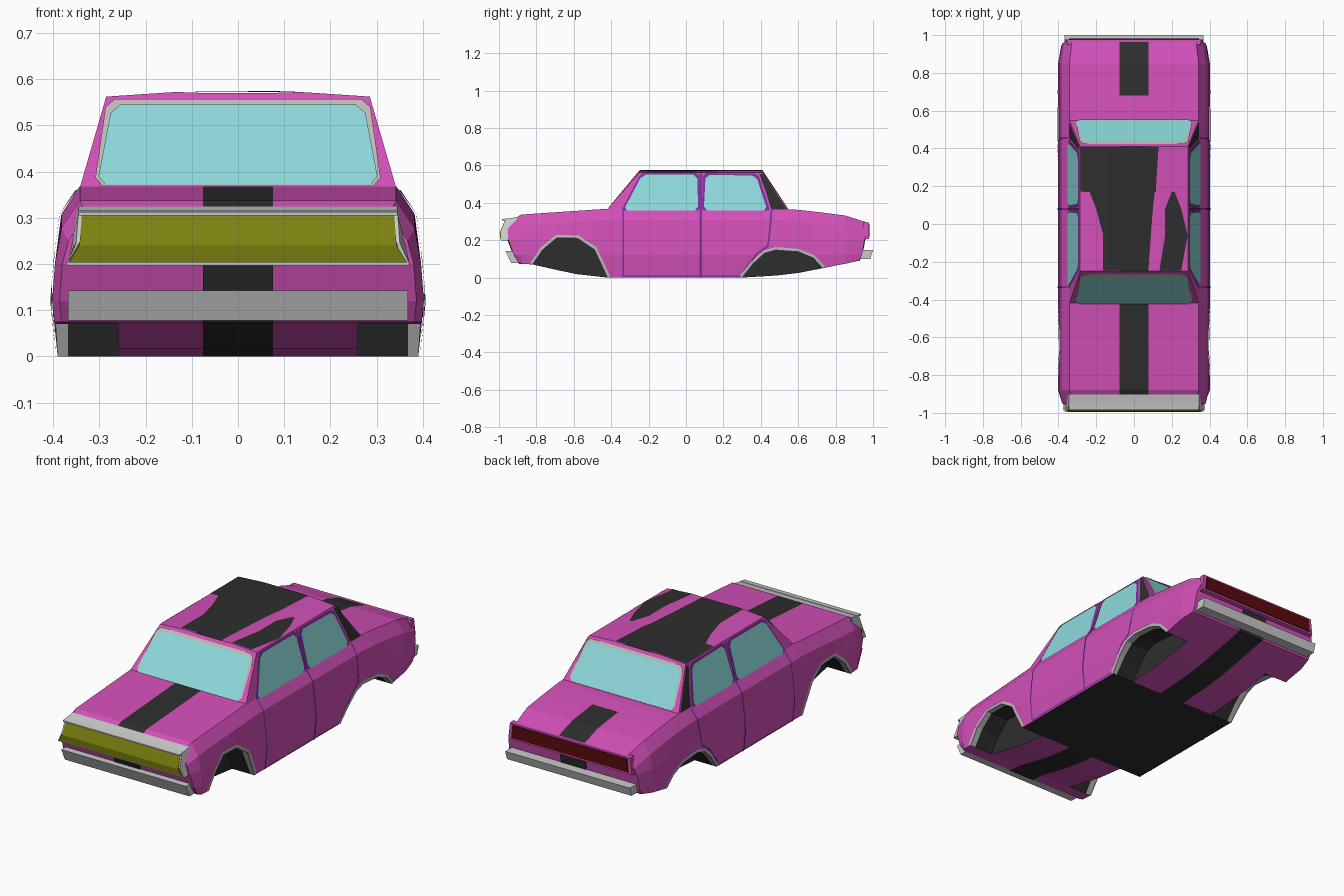
import bpy, bmesh

if "Cube" in bpy.data.objects:
    bpy.data.objects.remove(bpy.data.objects["Cube"])

def mat(name, r, g, b):
    m = bpy.data.materials.new(name)
    m.diffuse_color = (r, g, b, 1)
    m.use_nodes = True
    m.node_tree.nodes["Principled BSDF"].inputs["Base Color"].default_value = m.diffuse_color
    return m

PAINT = mat("magenta_paint", .65, .08, .48)
DARK = mat("dark_stripe", .027, .027, .027)
GLASS = mat("glass", .27, .70, .71)
OLIVE = mat("olive_lamps", .20, .22, .005)
RED = mat("tail_red", .10, .003, .004)
SEAM = mat("purple_seam", .20, .03, .33)
TRIM = mat("pale_trim", .50, .50, .48)
MATS = [PAINT, DARK, GLASS, OLIVE, RED, SEAM, TRIM]

def make(name, verts, faces, mats, ids=None, solid=True):
    me = bpy.data.meshes.new(name)
    me.from_pydata(verts, [], faces)
    for m in mats:
        me.materials.append(m)
    if ids:
        me.polygons.foreach_set("material_index", ids)
    bm = bmesh.new()
    bm.from_mesh(me)
    bmesh.ops.remove_doubles(bm, verts=bm.verts, dist=1e-5)
    if solid:
        bmesh.ops.recalc_face_normals(bm, faces=bm.faces)
    bm.to_mesh(me)
    bm.free()
    ob = bpy.data.objects.new(name, me)
    bpy.context.collection.objects.link(ob)
    return ob

def interp(t, table):
    for (a, p), (b, q) in zip(table, table[1:]):
        if t <= b:
            return p + (q - p) * max(0, (t - a) / (b - a))
    return table[-1][1]

def loft(name, halves, pick, caps=()):
    """Skin mirrored half sections; pick(j, y) gives a material index per strip."""
    n = len(halves[0])
    verts, faces, ids = [], [], []
    for h in halves:
        verts += h + [(-x, y, z) for x, y, z in reversed(h)]
    for s in range(len(halves) - 1):
        a, b = s * 2 * n, (s + 1) * 2 * n
        ym = (halves[s][0][1] + halves[s + 1][0][1]) / 2
        for j in range(2 * n):
            k = (j + 1) % (2 * n)
            faces.append((a + j, a + k, b + k, b + j))
            ids.append(pick(j if j < n else 2 * n - 2 - j, ym))
    for s in (0, len(halves) - 1):
        o = s * 2 * n
        for i in caps:
            faces.append((o + i, o + i + 1, o + 2 * n - 2 - i, o + 2 * n - 1 - i))
            ids.append(0)
    return make(name, verts, faces, MATS, ids)

# Body side lines
ARCH_F = [(-.82, .07), (-.765, .15), (-.69, .213), (-.58, .21), (-.49, .15), (-.42, 0)]
ARCH_R = [(.30, 0), (.36, .075), (.42, .13), (.48, .147), (.60, .138), (.68, .105), (.73, .05)]
TRAY = [(-.89, .075), (-.82, .07), (-.6, .02), (-.42, 0), (.30, 0), (.55, .015), (.73, .05), (.93, .09)]
TOP = [(-.93, .31), (-.88, .337), (-.42, .368), (.55, .368), (.84, .335), (.97, .295)]

def body_x(z, top):
    return interp(z, [(0, .39), (.12, .402), (.2, .396), (top - .06, .382), (top, .342)])

def section(ys, zb, tray, top, w=1):
    zs = [zb, max(.12, zb), max(.2, zb), top - .06, top]
    pts = [(.076, ys[0], tray), (.26, ys[0], tray), (.26, ys[0], zb), (.368 * w, ys[0], zb)]
    pts += [(body_x(z, top) * w, y, z) for y, z in zip(ys, zs)]
    return pts + [(.076, ys[4], top)]

stations = [section([-.89, -.92, -.95, -.955, -.93], .075, .075, .31, .96)]
plain = [(-.88, .074), (-.335, 0), (.08, 0), (.85, .074)]
for y, zb in sorted(plain + ARCH_F + ARCH_R):
    stations.append(section([y] * 5, zb, min(zb, interp(y, TRAY)), interp(y, TOP)))
stations.append(section([.925, .94, .955, .965, .967], .09, .09, .295, .96))

def body_pick(j, y):
    arch = -.82 < y < -.42 or .30 < y < .73
    if -.42 < y < .30:
        return 1 if j <= 3 or j == -1 else 0
    if j == -1:
        return 1
    if j in (1, 2) and arch:
        return 1
    if j == 3 and arch:
        return 6
    if j == 9:
        return 1 if y < 0 or y > .68 else 0
    return 0

loft("body_shell", stations, body_pick, caps=range(4, 8))

# Cabin: sloped screens are lofts down to flat end sections
ZB, ZR, XB, XR = .355, .562, .345, .285
def flat(y):
    return [(XB, y, ZB), (XB, y, ZB), (.135, y, ZB), (.076, y, ZB)]
def full(y):
    return [(XB, y, ZB), (XR, y, ZR), (.135, y, .572), (.076, y, .57)]
loft("cabin", [flat(-.43), full(-.25), full(.41), flat(.555)],
     lambda j, y: 1 if j == 3 and -.25 < y < .41 else 0)

def cabin_x(z):
    return XB + (XR - XB) * (z - ZB) / (ZR - ZB)
def side_x(y, z):
    return cabin_x(z) if z > .36 else body_x(z, interp(y, TOP))

def rounded(pts, r):
    """Clip each corner of a polygon."""
    out = []
    for i, p in enumerate(pts):
        for q in (pts[i - 1], pts[(i + 1) % len(pts)]):
            d = ((q[0] - p[0]) ** 2 + (q[1] - p[1]) ** 2) ** .5
            out.append((p[0] + (q[0] - p[0]) * r / d, p[1] + (q[1] - p[1]) * r / d))
    return out

def side_panel(name, pts, m, off):
    for s, label in ((1, "right"), (-1, "left")):
        v = [(s * (cabin_x(z) + off), y, z) for y, z in pts]
        make(f"{name}_{label}", v, [tuple(range(len(v)))[::s]], [m], solid=False)

def screen(name, pts, base, tip, m, off, sgn):
    v = [(x, base + (tip - base) * (z - ZB) / (ZR + .008 - ZB) + sgn * off, z) for x, z in pts]
    make(name, v, [tuple(range(len(v)))[::-sgn]], [m], solid=False)

# Front and rear screens with pale surrounds
for name, base, tip, sgn in (("windshield", -.43, -.25, -1), ("rear_window", .555, .41, 1)):
    for part, g, m, off in (("surround", .012, TRIM, .005), ("glass", 0, GLASS, .009)):
        quad = [(-.305 - g / 2, .372 - g / 4), (.305 + g / 2, .372 - g / 4), (.272 + g, .545 + g), (-.272 - g, .545 + g)]
        screen(f"{name}_{part}", rounded(quad, .018), base, tip, m, off, sgn)

# Side windows with purple frames, dark rear pillars
windows = {"front_door": ([(-.335, .358), (.065, .358), (.06, .55), (-.235, .55)],
                          [(-.35, .352), (.075, .352), (.07, .559), (-.24, .559)]),
           "rear_door": ([(.095, .358), (.435, .358), (.375, .545), (.105, .55)],
                         [(.085, .352), (.452, .352), (.385, .555), (.09, .559)])}
for name, (glass, frame) in windows.items():
    side_panel(name + "_frame", rounded(frame, .015), SEAM, .004)
    side_panel(name + "_glass", rounded(glass, .02), GLASS, .008)
side_panel("rear_pillar", [(.455, .365), (.54, .365), (.412, .555), (.392, .555), (.43, .45)], DARK, .003)

def ribbon(name, path, width, m, off=.004):
    """Thin strip following the body side."""
    for s, label in ((1, "right"), (-1, "left")):
        v, f = [], []
        for i, (y, z) in enumerate(path):
            a, b = path[max(i - 1, 0)], path[min(i + 1, len(path) - 1)]
            dy, dz = b[0] - a[0], b[1] - a[1]
            L = (dy * dy + dz * dz) ** .5
            for k in (0, 1):
                py, pz = y - dz / L * width * k, max(0, z + dy / L * width * k)
                v.append((s * (side_x(py, pz) + off), py, pz))
        for i in range(len(path) - 1):
            f.append((2 * i, 2 * i + 2, 2 * i + 3, 2 * i + 1)[::s])
        make(f"{name}_{label}", v, f, [m], solid=False)

ribbon("front_arch_trim", ARCH_F, .016, TRIM)
ribbon("rear_arch_trim", ARCH_R, .016, TRIM)
LEV = [0, .12, .2, .308, .36, .558]
ribbon("centre_door_seam", [(.085, z) for z in LEV], .012, SEAM)
ribbon("front_door_seam", [(-.332, z) for z in LEV[:5]], .008, SEAM)
ribbon("rear_door_seam", [(.31, .03), (.38, .12), (.44, .165), (.448, .2), (.458, .308), (.462, .36)], .01, SEAM)
ribbon("sill_seam", [(-.335, .003), (.30, .003)], .008, SEAM)

def block(name, prof, m=None):
    """Prism across the car from (y, z, half width) points."""
    n = len(prof)
    v = [(s * w, y, z) for s in (1, -1) for y, z, w in prof]
    f = [tuple(range(n)), tuple(range(n, 2 * n))]
    f += [(i, (i + 1) % n, n + (i + 1) % n, n + i) for i in range(n)]
    return make(name, v, f, [m] if m else [])

# Front lamp panel in its grey housing, bumpers, tail panel
block("lamp_housing", [(-.90, .325, .345), (-.965, .312, .345), (-.99, .245, .35), (-.988, .197, .372), (-.93, .197, .372)])
block("lamp_panel", [(-.969, .305, .338), (-.996, .24, .343), (-.992, .203, .366), (-.94, .203, .366), (-.94, .305, .338)], OLIVE)
block("lamp_visor", [(-.95, .317, .345), (-.985, .312, .345), (-.985, .305, .345), (-.95, .307, .345)])
block("front_bumper", [(-.965, .143, .368), (-.935, .078, .368), (-.89, .078, .368), (-.91, .143, .368)])
block("rear_bumper", [(1.0, .147, .368), (.985, .1, .368), (.925, .1, .368), (.935, .147, .368)])
block("tail_housing", [(.95, .297, .355), (.978, .295, .355), (.978, .207, .365), (.95, .203, .365)], PAINT)
block("tail_lamp", [(.97, .287, .338), (.982, .287, .338), (.982, .217, .345), (.97, .217, .345)], RED)

# Nose and tail stripes
block("nose_stripe", [(-.892, .073, .076), (-.923, .12, .076), (-.955, .2, .076), (-.94, .2, .076), (-.88, .073, .076)], DARK)
block("tail_stripe", [(.928, .088, .076), (.943, .12, .076), (.959, .204, .076), (.94, .204, .076), (.91, .088, .076)], DARK)

# Irregular dark roof patches
def roof_patch(name, left, right, ys):
    v, f = [], []
    for y, a, b in zip(ys, left, right):
        for x in (a, max(a, min(b, -.135)), max(a, min(b, .135)), b):
            z = interp(abs(x), [(0, .57), (.076, .57), (.135, .572), (.285, .562)])
            v.append((x, y, z + .002))
    for i in range(len(ys) - 1):
        f += [(4 * i + k, 4 * i + k + 1, 4 * i + k + 5, 4 * i + k + 4) for k in range(3)]
    make(name, v, f, [DARK], solid=True)

roof_patch("roof_patch_main", [-.165, -.165, -.2, -.235, -.284, -.284], [.076, .09, .1, .11, .115, .13],
           [-.245, -.05, .08, .17, .171, .408])
roof_patch("roof_patch_side", [.135, .165, .165, .2], [.25, .284, .25, .215], [-.245, -.06, .08, .17])
